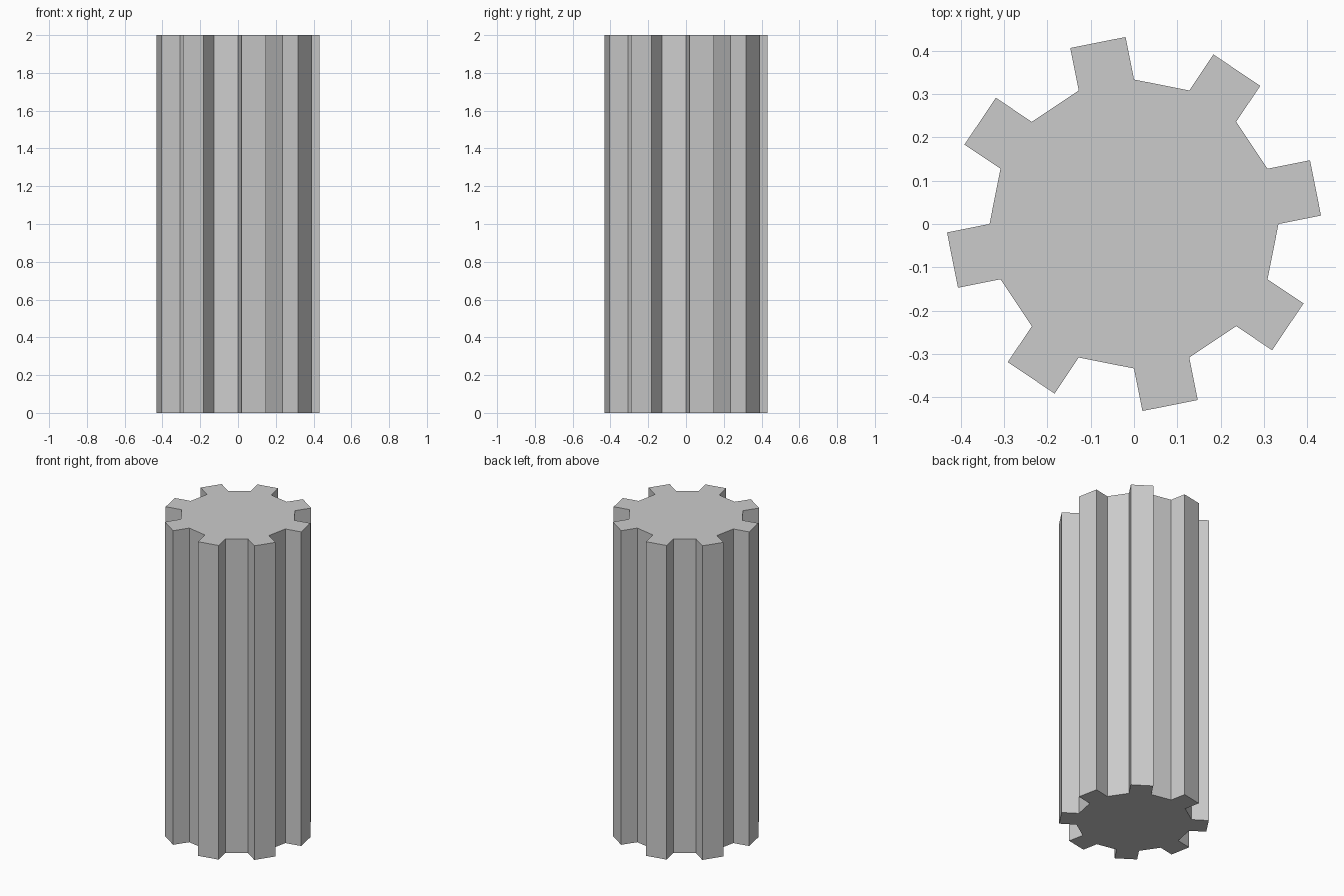
import bpy, bmesh
from math import sin, cos, pi

if "Cube" in bpy.data.objects:
    bpy.data.objects.remove(bpy.data.objects["Cube"])

SIDES, RADIUS, TOOTH, HEIGHT = 16, 1 / 3, 0.1, 2.0
STEP = 2 * pi / SIDES

# Gear outline: 16-sided core with a straight tooth on every other side
outline = []
for i in range(0, SIDES, 2):
    a, b = i * STEP, (i + 1) * STEP
    mid = (a + b) / 2
    p = (RADIUS * cos(a), RADIUS * sin(a))
    q = (RADIUS * cos(b), RADIUS * sin(b))
    dx, dy = TOOTH * cos(mid), TOOTH * sin(mid)
    outline += [p, (p[0] + dx, p[1] + dy), (q[0] + dx, q[1] + dy), q]

# Extrude the outline into a tall splined shaft
bm = bmesh.new()
base = bm.faces.new([bm.verts.new((x, y, 0)) for x, y in outline])
ext = bmesh.ops.extrude_face_region(bm, geom=[base], use_keep_orig=True)
top = [g for g in ext["geom"] if isinstance(g, bmesh.types.BMVert)]
bmesh.ops.translate(bm, verts=top, vec=(0, 0, HEIGHT))
bmesh.ops.recalc_face_normals(bm, faces=bm.faces[:])

mesh = bpy.data.meshes.new("gear_shaft")
bm.to_mesh(mesh)
bm.free()
bpy.context.collection.objects.link(bpy.data.objects.new("gear_shaft", mesh))
